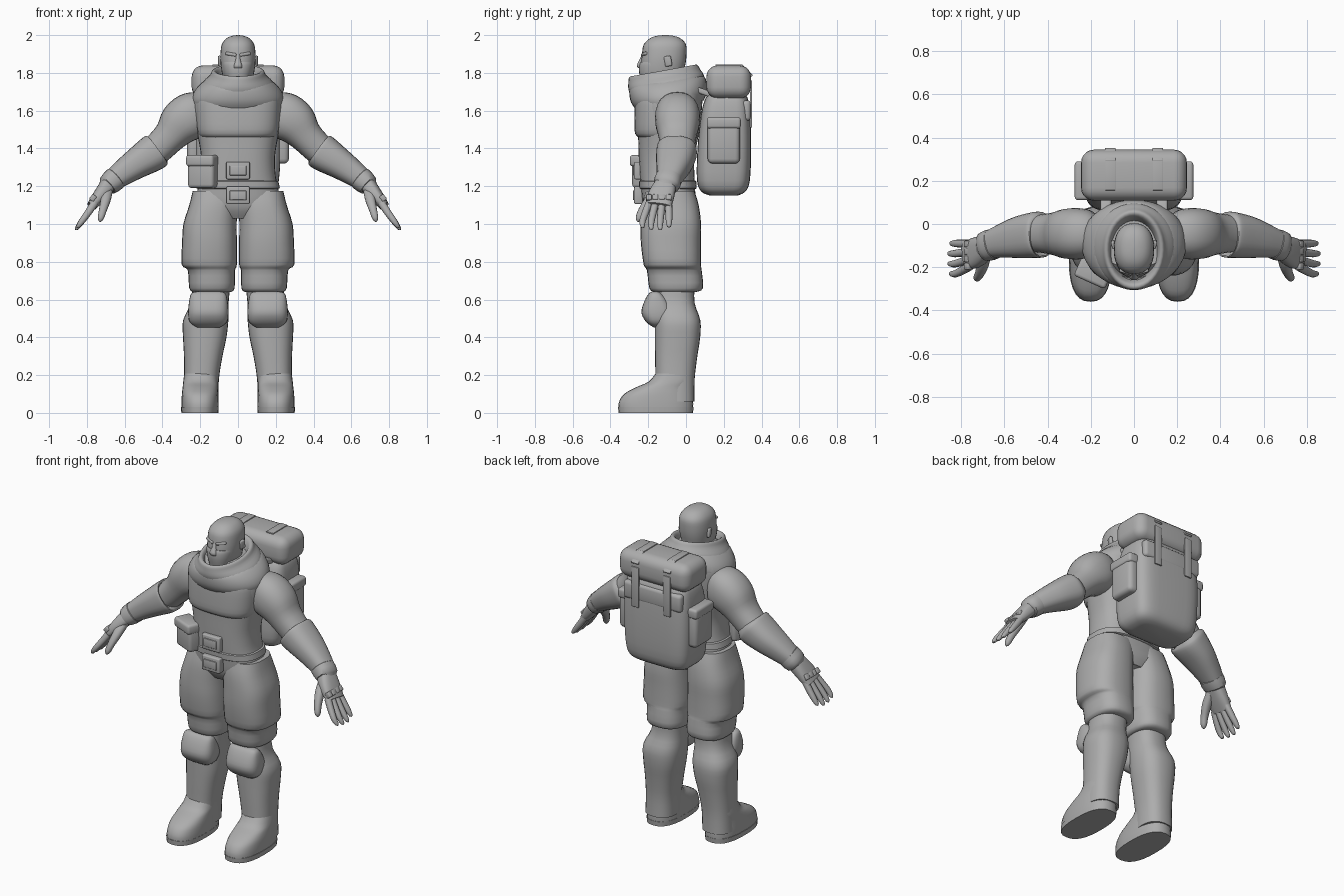
import bpy, bmesh, math
from mathutils import Vector, Matrix

grey = bpy.data.materials.new("grey")
grey.diffuse_color = (0.42, 0.42, 0.42, 1)


def finish(name, bm, mirror=False, angle=40):
    bmesh.ops.recalc_face_normals(bm, faces=bm.faces)
    me = bpy.data.meshes.new(name)
    bm.to_mesh(me)
    bm.free()
    me.materials.append(grey)
    ob = bpy.data.objects.new(name, me)
    bpy.context.collection.objects.link(ob)
    bpy.ops.object.select_all(action='DESELECT')
    ob.select_set(True)
    bpy.context.view_layer.objects.active = ob
    bpy.ops.object.shade_smooth_by_angle(angle=math.radians(angle))
    if mirror:
        ob.modifiers.new("mirror", 'MIRROR')
    return ob


def smooth_rings(rings, steps):
    """Catmull-Rom interpolation through the given cross-sections."""
    out = []
    for i in range(len(rings) - 1):
        p0, p1 = rings[max(i - 1, 0)], rings[i]
        p2, p3 = rings[i + 1], rings[min(i + 2, len(rings) - 1)]
        for s in range(steps):
            t = s / steps
            out.append([0.5 * (2 * b + (c - a) * t + (2 * a - 5 * b + 4 * c - d) * t * t
                               + (3 * b - a - 3 * c + d) * t ** 3)
                        for a, b, c, d in zip(p0, p1, p2, p3)])
    return out + [list(rings[-1])]


def loft(name, rings, p=2.3, n=28, steps=3, along=False, tilt=0, caps=True, mirror=False):
    """Skin rings (x, y, z, half_a, half_b); flat rings, or square to the path if along."""
    rs = smooth_rings(rings, steps)
    bm = bmesh.new()
    loops = []
    for i, (x, y, z, a, b) in enumerate(rs):
        u, v = Vector((1, 0, 0)), Vector((0, 1, 0))
        if along:
            t = Vector(rs[min(i + 1, len(rs) - 1)][:3]) - Vector(rs[max(i - 1, 0)][:3])
            t.normalize()
            u = (v - t * v.dot(t)).normalized()
            v = t.cross(u)
        loop = []
        for k in range(n):
            c, s = math.cos(2 * math.pi * k / n), math.sin(2 * math.pi * k / n)
            c = math.copysign(abs(c) ** (2 / p), c)
            s = math.copysign(abs(s) ** (2 / p), s)
            co = Vector((x, y, z)) + u * max(a, .002) * c + v * max(b, .002) * s
            co.z += tilt * (co.y - y)
            loop.append(bm.verts.new(co))
        loops.append(loop)
    for l0, l1 in zip(loops, loops[1:]):
        for k in range(n):
            bm.faces.new((l0[k], l0[(k + 1) % n], l1[(k + 1) % n], l1[k]))
    if caps:
        bm.faces.new(loops[0])
        bm.faces.new(loops[-1])
    return finish(name, bm, mirror)


def box(name, centre, size, bevel=.01, rot=(0, 0, 0), mirror=False, seg=3):
    bm = bmesh.new()
    bmesh.ops.create_cube(bm, size=1, matrix=Matrix.Diagonal((*size, 1)))
    bmesh.ops.bevel(bm, geom=bm.edges[:], offset=bevel, segments=seg, profile=.5, affect='EDGES')
    m = Matrix.Translation(centre)
    for ang, ax in zip(rot, 'XYZ'):
        m = m @ Matrix.Rotation(math.radians(ang), 4, ax)
    bm.transform(m)
    return finish(name, bm, mirror)


# Head with mask, nose, brow and ears
loft("head", [(0, -.10, 1.66, .07, .08), (0, -.115, 1.76, .075, .10), (0, -.125, 1.80, .085, .112),
              (0, -.12, 1.85, .092, .118), (0, -.115, 1.90, .093, .118), (0, -.112, 1.95, .086, .112),
              (0, -.11, 1.982, .062, .082), (0, -.11, 1.996, .032, .045), (0, -.11, 2.0, .004, .005)])
loft("face_mask", [(0, -.15, 1.74, .062, .085), (0, -.15, 1.80, .078, .098),
                   (0, -.148, 1.84, .084, .100), (0, -.145, 1.858, .084, .096)])
loft("nose", [(0, -.235, 1.825, .024, .018), (0, -.242, 1.84, .022, .018),
              (0, -.232, 1.87, .013, .014), (0, -.225, 1.895, .012, .01)], n=12)
box("brow", (.036, -.217, 1.899), (.062, .028, .018), .007, (0, -10, 18), True)
box("ear", (.095, -.095, 1.862), (.018, .038, .055), .008, (10, 0, -15), True)

# Torso, chest plate and draped cowl
loft("torso", [(0, -.08, 1.03, .12, .11), (0, -.085, 1.09, .21, .14), (0, -.095, 1.18, .215, .143),
               (0, -.10, 1.25, .20, .145), (0, -.103, 1.35, .195, .147), (0, -.095, 1.45, .21, .158),
               (0, -.09, 1.55, .228, .168), (0, -.085, 1.65, .236, .172), (0, -.075, 1.72, .215, .165),
               (0, -.07, 1.78, .15, .13)], p=2.6, n=36)
loft("chest_plate", [(0, -.11, 1.455, .19, .135), (0, -.115, 1.48, .212, .155), (0, -.11, 1.56, .222, .163),
                     (0, -.105, 1.66, .222, .163), (0, -.10, 1.72, .19, .15)], p=2.8, n=36)
loft("cowl_drape", [(0, -.085, 1.63, .238, .18), (0, -.09, 1.67, .242, .20), (0, -.095, 1.715, .222, .205),
                    (0, -.10, 1.755, .18, .195), (0, -.10, 1.77, .14, .15)],
     p=2.1, n=36, tilt=.14, caps=False)
loft("cowl_collar", [(0, -.10, 1.71, .20, .19), (0, -.105, 1.75, .185, .20), (0, -.115, 1.785, .15, .19),
                     (0, -.12, 1.81, .136, .18), (0, -.12, 1.808, .118, .16), (0, -.12, 1.77, .105, .14),
                     (0, -.12, 1.70, .095, .12)], p=2, n=36, tilt=.18, caps=False)

# Belt, buckles and hip pouch
loft("belt", [(0, -.095, 1.185, .208, .146), (0, -.095, 1.19, .222, .152), (0, -.097, 1.225, .214, .152),
              (0, -.097, 1.23, .20, .146)], p=2.6, n=36, steps=1)
for z in (1.283, 1.152):
    box("buckle", (0, -.252, z), (.125, .045, .093), .008)
    box("buckle_bar", (0, -.276, z), (.09, .01, .05), .004)
box("hip_pouch", (-.182, -.215, 1.275), (.15, .10, .17), .02, (0, 0, -24))
box("pouch_flap", (-.186, -.222, 1.335), (.158, .105, .06), .015, (0, 0, -24))

# Arms
loft("upper_arm", [(.17, -.045, 1.60, .08, .08), (.20, -.045, 1.595, .105, .108),
                   (.25, -.045, 1.572, .118, .124), (.305, -.045, 1.53, .116, .118),
                   (.36, -.045, 1.465, .10, .09), (.43, -.045, 1.395, .088, .082),
                   (.49, -.05, 1.35, .08, .075)], along=True, mirror=True)
loft("forearm_guard", [(.425, -.048, 1.395, .085, .07), (.43, -.048, 1.391, .105, .094),
                       (.46, -.052, 1.37, .106, .096), (.53, -.062, 1.325, .097, .083),
                       (.60, -.077, 1.278, .08, .07), (.67, -.095, 1.227, .062, .056)],
     p=2.5, along=True, mirror=True)
loft("glove_cuff", [(.645, -.09, 1.244, .05, .045), (.65, -.092, 1.24, .07, .064), (.69, -.105, 1.205, .068, .056),
                    (.695, -.107, 1.20, .05, .04)], along=True, steps=2, mirror=True)
loft("palm", [(.67, -.10, 1.225, .05, .045), (.70, -.115, 1.19, .062, .042), (.74, -.135, 1.14, .07, .035),
              (.775, -.145, 1.095, .066, .026)], p=2.7, along=True, mirror=True)

# Fingers, thumb and knuckle guards
for i, (y, length) in enumerate(((-.092, .85), (-.127, 1), (-.162, .98), (-.196, .88))):
    dy = -.01 - .012 * (i - 1)
    loft("finger", [(.76, y, 1.11, .019, .02), (.79, y + dy * .5, 1.065, .019, .019),
                    (.79 + .04 * length, y + dy, 1.065 - .055 * length, .017, .016),
                    (.79 + .065 * length, y + dy, 1.065 - .09 * length, .011, .01),
                    (.79 + .067 * length, y + dy, 1.065 - .095 * length, .003, .003)],
         n=12, along=True, mirror=True)
    box("knuckle_guard", (.768, y, 1.138), (.034, .03, .028), .006, (0, 52, 0), True)
loft("thumb", [(.69, -.14, 1.18, .026, .028), (.70, -.19, 1.13, .026, .027), (.715, -.23, 1.075, .021, .021),
               (.727, -.25, 1.03, .017, .016), (.731, -.255, 1.012, .004, .004)],
     n=14, along=True, mirror=True)

# Trousers, boots and knee pads
loft("trouser_leg", [(.115, -.085, 1.175, .125, .13), (.13, -.083, 1.10, .128, .15), (.148, -.08, 1.0, .141, .16),
                     (.151, -.08, .90, .145, .159), (.152, -.072, .785, .146, .152), (.141, -.062, .755, .125, .145),
                     (.138, -.052, .66, .120, .142), (.138, -.058, .64, .10, .11)],
     p=2.6, mirror=True)
loft("lower_leg", [(.14, -.06, .68, .10, .105), (.15, -.062, .58, .10, .108), (.171, -.045, .49, .12, .121),
                   (.176, -.045, .40, .115, .12), (.184, -.052, .30, .102, .112), (.193, -.058, .18, .092, .104),
                   (.197, -.06, .06, .092, .105)], p=2.5, mirror=True)
loft("knee_pad", [(.157, -.15, .452, .06, .02), (.157, -.15, .48, .098, .06), (.157, -.15, .53, .107, .086),
                  (.157, -.155, .59, .102, .066), (.157, -.162, .632, .09, .035), (.157, -.165, .642, .06, .015)],
     p=3, mirror=True)
loft("boot", [(.201, -.16, .028, .098, .198), (.201, -.158, .06, .098, .196), (.201, -.148, .10, .096, .18),
              (.20, -.118, .135, .093, .148), (.198, -.08, .165, .092, .118), (.196, -.06, .21, .088, .10)],
     p=2.5, mirror=True)
loft("boot_sole", [(.202, -.16, 0, .098, .197), (.202, -.16, .03, .1, .2)], p=2.5, steps=1, mirror=True)

# Backpack with top roll, side pockets and straps
loft("backpack", [(0, .20, 1.15, .14, .07), (0, .198, 1.17, .19, .115), (0, .198, 1.23, .216, .14),
                  (0, .203, 1.40, .226, .142), (0, .21, 1.58, .222, .13), (0, .215, 1.67, .205, .11),
                  (0, .215, 1.70, .17, .08)], p=4.5, n=40)
box("top_roll", (0, .226, 1.752), (.49, .236, .175), .06, seg=5)
box("back_flap", (0, .318, 1.60), (.40, .05, .11), .02)
box("side_pocket", (.232, .20, 1.43), (.075, .17, .22), .025, (0, 0, 0), True)
box("pocket_flap", (.232, .20, 1.535), (.085, .18, .06), .015, (0, 0, 0), True)
box("back_strap", (.11, .344, 1.635), (.05, .012, .25), .004, (0, 0, 0), True)
box("top_strap", (.11, .226, 1.84), (.05, .14, .01), .003, (0, 0, 0), True)
box("corner_strap", (.11, .32, 1.813), (.05, .085, .012), .004, (-45, 0, 0), True)
box("shoulder_strap", (.13, .09, 1.70), (.05, .12, .03), .01, (-20, 0, 0), True)
